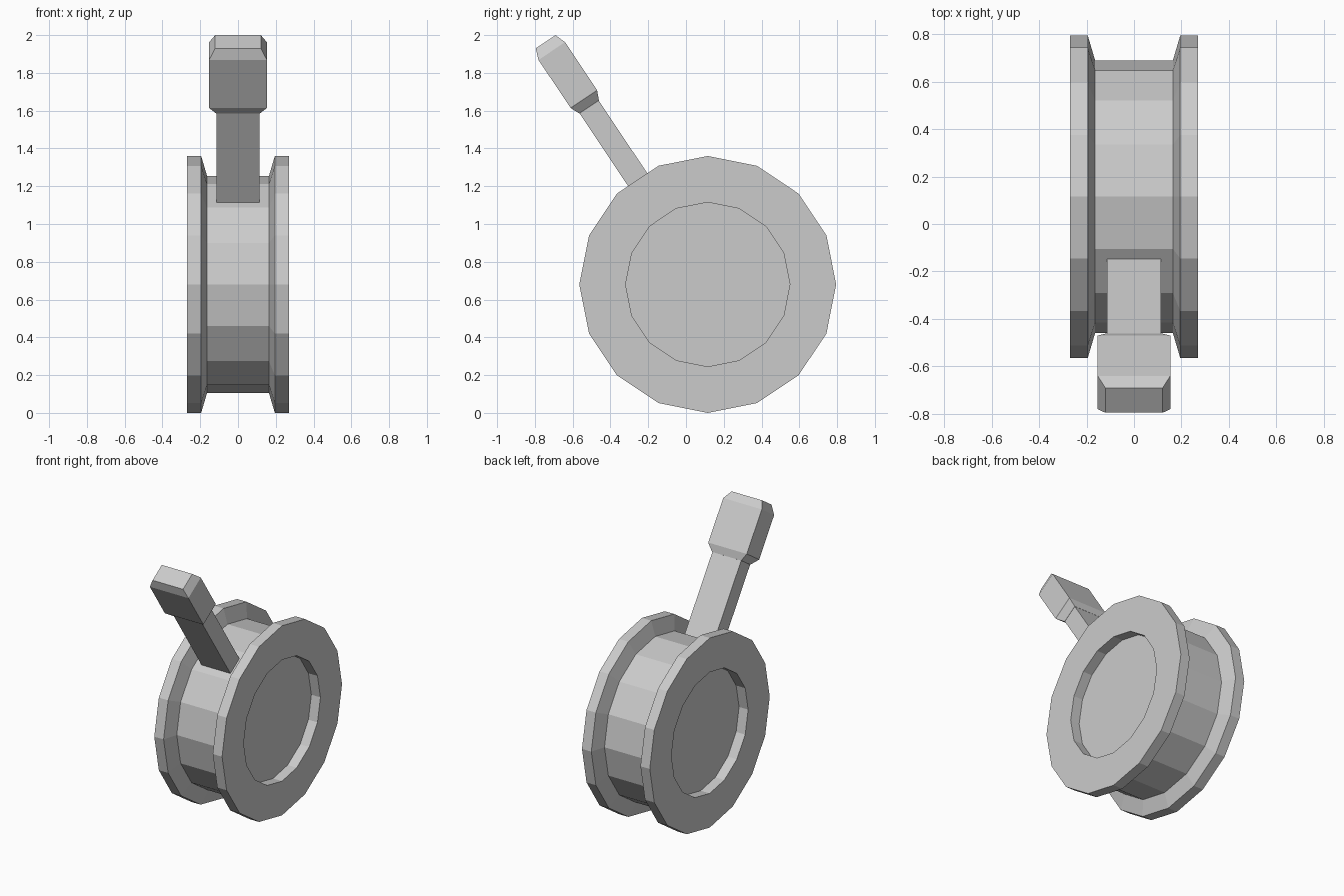
import bpy
import bmesh
from math import cos, sin, pi, radians
from mathutils import Matrix, Vector

cube = bpy.data.objects.get("Cube")
if cube:
    bpy.data.objects.remove(cube)

grey = bpy.data.materials.new("plain_grey")
grey.use_nodes = True
GREY = (0.6, 0.6, 0.6, 1)
grey.diffuse_color = GREY
grey.node_tree.nodes["Principled BSDF"].inputs["Base Color"].default_value = GREY

CENTRE = Vector((0, 0.115, 0.68))
SIDES = 16


def loft(name, rings, matrix):
    """Skin a list of vertex rings and cap both ends."""
    bm = bmesh.new()
    loops = [[bm.verts.new(p) for p in ring] for ring in rings]
    for a, b in zip(loops, loops[1:]):
        for i in range(len(a)):
            j = (i + 1) % len(a)
            bm.faces.new((a[i], a[j], b[j], b[i]))
    bm.faces.new(loops[0])
    bm.faces.new(loops[-1])
    bmesh.ops.recalc_face_normals(bm, faces=bm.faces)
    mesh = bpy.data.meshes.new(name)
    bm.to_mesh(mesh)
    bm.free()
    mesh.materials.append(grey)
    obj = bpy.data.objects.new(name, mesh)
    obj.matrix_world = matrix
    bpy.context.collection.objects.link(obj)
    return obj


def circle(x, r):
    return [(x, r * sin(2 * pi * i / SIDES), r * cos(2 * pi * i / SIDES))
            for i in range(SIDES)]


def rectangle(z, hx, hy):
    return [(-hx, -hy, z), (hx, -hy, z), (hx, hy, z), (-hx, hy, z)]


# Grooved wheel with a recessed face on each side: (x, radius), mirrored
half = [(0.197, 0.435), (0.269, 0.435), (0.269, 0.68), (0.195, 0.68), (0.164, 0.575)]
profile = half + [(-x, r) for x, r in reversed(half)]
loft("wheel", [circle(x, r) for x, r in profile], Matrix.Translation(CENTRE))

# Lever rising radially from the groove: (distance, half width, half thickness)
lean = Matrix.Translation(CENTRE) @ Matrix.Rotation(radians(33.75), 4, "X")
shaft = [(0.5, 0.1145, 0.061), (1.13, 0.1145, 0.061)]
grip = [(1.13, 0.116, 0.062), (1.18, 0.153, 0.0845),
        (1.486, 0.153, 0.0845), (1.545, 0.121, 0.063)]
loft("lever_shaft", [rectangle(*s) for s in shaft], lean)
loft("lever_grip", [rectangle(*s) for s in grip], lean)
